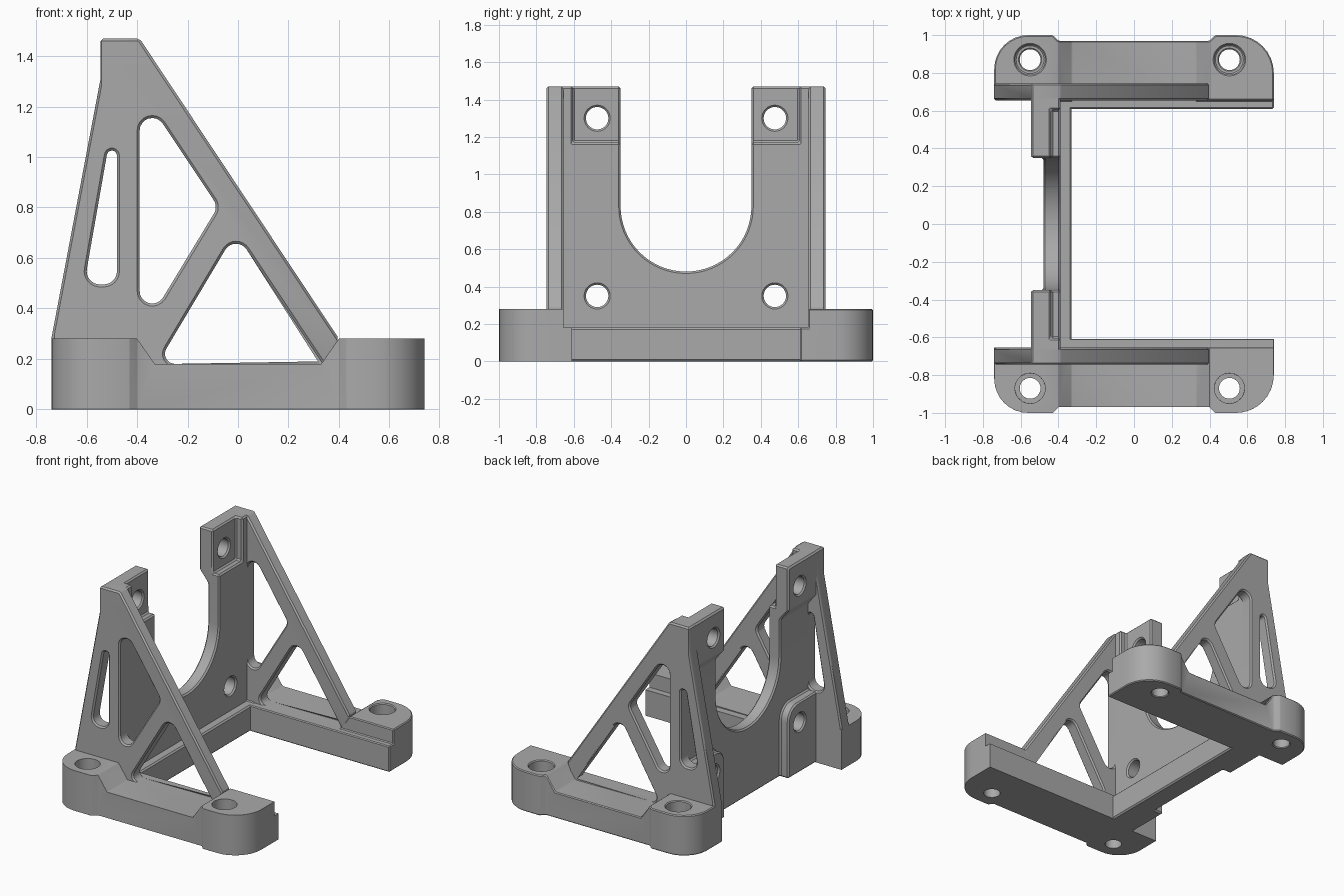
import bpy, bmesh, math
from mathutils import Vector

if "Cube" in bpy.data.objects:
    bpy.data.objects.remove(bpy.data.objects["Cube"])

GREY = (0.4, 0.4, 0.4, 1)
mat = bpy.data.materials.new("plain grey")
mat.use_nodes = True
mat.diffuse_color = GREY
mat.node_tree.nodes["Principled BSDF"].inputs["Base Color"].default_value = GREY


def rounded(points, steps=8):
    """Outline from (u, v) or (u, v, radius) corners."""
    out = []
    for i, p in enumerate(points):
        c = Vector(p[:2])
        if len(p) < 3:
            out.append(c)
            continue
        a = (Vector(points[i - 1][:2]) - c).normalized()
        b = (Vector(points[(i + 1) % len(points)][:2]) - c).normalized()
        half = a.angle(b) / 2
        centre = c + (a + b).normalized() * p[2] / math.sin(half)
        start = c + a * p[2] / math.tan(half) - centre
        end = c + b * p[2] / math.tan(half) - centre
        sweep = math.pi - 2 * half
        for k in range(steps + 1):
            t = k / steps
            out.append(centre + (start * math.sin((1 - t) * sweep)
                                 + end * math.sin(t * sweep)) / math.sin(sweep))
    return out


def prism(name, points, axis, lo, hi):
    """Extrude an outline along x, y or z."""
    place = {"x": lambda u, v, w: (w, u, v),
             "y": lambda u, v, w: (u, w, v),
             "z": lambda u, v, w: (u, v, w)}[axis]
    bm = bmesh.new()
    pts = rounded(points)
    low = [bm.verts.new(place(u, v, lo)) for u, v in pts]
    high = [bm.verts.new(place(u, v, hi)) for u, v in pts]
    bm.faces.new(low)
    bm.faces.new(high)
    n = len(pts)
    for i in range(n):
        j = (i + 1) % n
        bm.faces.new((low[i], low[j], high[j], high[i]))
    bmesh.ops.recalc_face_normals(bm, faces=bm.faces)
    mesh = bpy.data.meshes.new(name)
    bm.to_mesh(mesh)
    bm.free()
    ob = bpy.data.objects.new(name, mesh)
    bpy.context.collection.objects.link(ob)
    mesh.materials.append(mat)
    return ob


def box(name, x, y, z):
    return prism(name, [(x[0], y[0]), (x[1], y[0]), (x[1], y[1]), (x[0], y[1])], "z", *z)


def bore(u, v, r, axis, lo, hi, n=32):
    ring = [(u + r * math.cos(k * math.tau / n), v + r * math.sin(k * math.tau / n))
            for k in range(n)]
    return prism("cutter", ring, axis, lo, hi)


def apply(ob, mod):
    bpy.ops.object.select_all(action="DESELECT")
    bpy.context.view_layer.objects.active = ob
    ob.select_set(True)
    bpy.ops.object.modifier_apply(modifier=mod.name)


def combine(ob, others, operation):
    for other in others:
        mod = ob.modifiers.new("combine", "BOOLEAN")
        mod.operation, mod.object, mod.solver = operation, other, "EXACT"
        apply(ob, mod)
        bpy.data.objects.remove(other)


def finish(ob, width=0.01):
    mod = ob.modifiers.new("edge break", "BEVEL")
    mod.width, mod.segments = width, 1
    mod.limit_method, mod.angle_limit = "ANGLE", math.radians(35)
    apply(ob, mod)
    bpy.ops.object.shade_smooth_by_angle(angle=math.radians(30))


def flip(points, s):
    return [(p[0], p[1] * s, *p[2:]) for p in points]


def span(a, b, s):
    return sorted((a * s, b * s))


# Cut outlines of the side brace, as x, z, corner radius
SLOT = [(-0.61, 0.495, 0.053), (-0.48, 0.495, 0.053), (-0.48, 1.235, 0.02)]
WINDOW = [(-0.39, 1.27, 0.05), (-0.39, 0.29, 0.05), (-0.079, 0.803, 0.05)]
TRIANGLE = [(-0.32, 0.18, 0.04), (0.335, 0.18), (-0.01, 0.70, 0.05)]

for s, side in ((1, "back"), (-1, "front")):
    # Foot rail with two raised, bored ears
    rail = prism(side + "_foot_rail", flip([
        (-0.74, 0.655), (-0.48, 0.655), (-0.48, 0.61), (0.74, 0.61),
        (0.74, 1.0, 0.2), (0.43, 1.0), (0.40, 0.97), (-0.40, 0.97),
        (-0.43, 1.0), (-0.74, 1.0, 0.18)], s), "z", 0, 0.28)
    cuts = [prism("cutter", [(-0.33, 0.18), (0.33, 0.18), (0.47, 0.38), (-0.47, 0.38)],
                  "y", *span(0.5, 1.2, s)),
            box("cutter", (-0.6, 0.9), span(0.5, 0.655, s), (0.18, 0.4))]
    for x in (-0.55, 0.505):
        cuts += [bore(x, 0.87 * s, 0.055, "z", -0.1, 0.4),
                 bore(x, 0.87 * s, 0.08, "z", 0.17, 0.4)]
    combine(rail, cuts, "DIFFERENCE")
    finish(rail)

    # Triangular side brace with three windows
    brace = prism(side + "_side_brace", [
        (-0.74, 0.1), (0.38, 0.1), (0.335, 0.18), (0.40, 0.28), (-0.39, 1.47),
        (-0.545, 1.47), (-0.545, 1.31), (-0.74, 0.28)], "y", *span(0.655, 0.745, s))
    combine(brace, [prism("cutter", c, "y", *span(0.5, 0.9, s))
                    for c in (SLOT, WINDOW, TRIANGLE)], "DIFFERENCE")
    finish(brace)

# Upright mounting wall with a U opening
wall = prism("mounting_wall", [
    (-0.7, 0), (0.7, 0), (0.7, 1.47), (0.35, 1.47), (0.35, 0.83), (-0.35, 0.83),
    (-0.35, 1.47), (-0.7, 1.47)], "x", -0.48, -0.39)
cuts = [bore(0, 0.83, 0.35, "x", -0.7, -0.2, 64)]
pads = []
for s in (1, -1):
    # Thickened pads behind the screw holes
    pads.append(prism("pad", [(-0.45, 1.47), (-0.545, 1.47), (-0.545, 1.17, 0.03),
                              (-0.48, 1.09), (-0.45, 1.09)], "y", *span(0.35, 0.7, s)))
    pads.append(prism("pad", flip([(0.7, 0), (0.35, 0), (0.35, 0.49, 0.1), (0.7, 0.49)], 1)
                      if s > 0 else [(-0.7, 0), (-0.35, 0), (-0.35, 0.49, 0.1), (-0.7, 0.49)],
                      "x", -0.545, -0.45))
    # Shallow pocket on the inner face and the screw holes
    cuts.append(box("cutter", (-0.44, -0.2), span(0.2, 0.605, s), (1.17, 1.7)))
    cuts += [bore(0.475 * s, z, 0.06, "x", -0.8, -0.2) for z in (0.35, 1.30)]
combine(wall, pads, "UNION")
combine(wall, cuts, "DIFFERENCE")
finish(wall)

# Low cross bar joining the rails
bar = box("cross_bar", (-0.47, -0.33), (-0.64, 0.64), (0, 0.18))
finish(bar)
